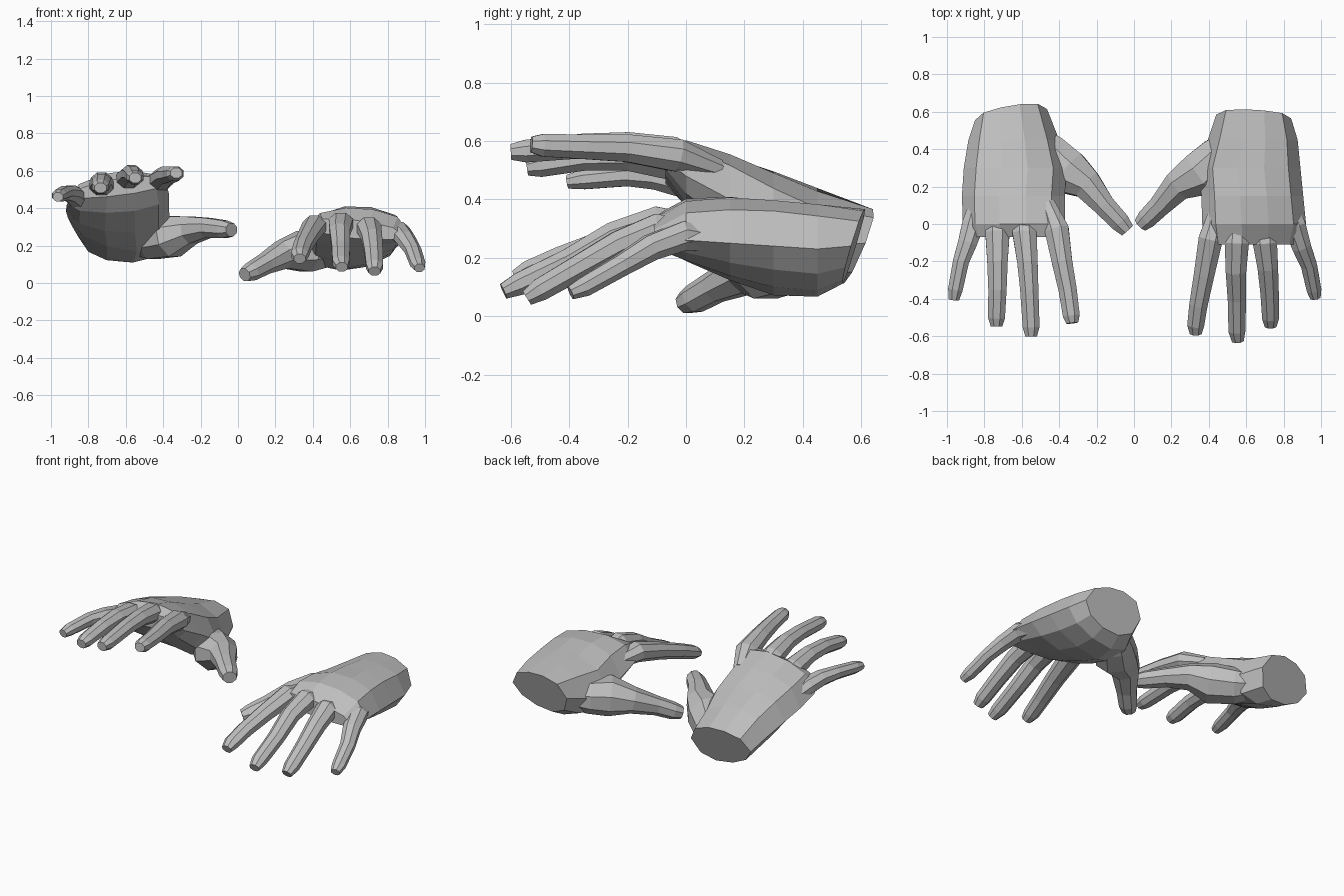
import bpy, bmesh, math
from mathutils import Vector

if "Cube" in bpy.data.objects:
    bpy.data.objects.remove(bpy.data.objects["Cube"])

grey = bpy.data.materials.new("skin_grey")
grey.diffuse_color = (0.52, 0.52, 0.52, 1)
grey.use_nodes = True
grey.node_tree.nodes["Principled BSDF"].inputs["Base Color"].default_value = grey.diffuse_color


def loft(name, rings):
    """Closed tube through equal-sized rings of points, capped at both ends."""
    bm = bmesh.new()
    loops = [[bm.verts.new(p) for p in ring] for ring in rings]
    n = len(loops[0])
    for a, b in zip(loops, loops[1:]):
        for i in range(n):
            j = (i + 1) % n
            bm.faces.new((a[i], a[j], b[j], b[i]))
    bm.faces.new(loops[0])
    bm.faces.new(loops[-1])
    bmesh.ops.recalc_face_normals(bm, faces=bm.faces)
    mesh = bpy.data.meshes.new(name)
    bm.to_mesh(mesh)
    bm.free()
    mesh.materials.append(grey)
    obj = bpy.data.objects.new(name, mesh)
    bpy.context.collection.objects.link(obj)
    return obj


# Palm outline: position across the hand, share of back (+) or palm (-) bulge
SECTION = [(0, 0), (.13, .74), (.38, 1), (.64, .97), (.88, .7),
           (1, 0), (.87, -.55), (.62, -.9), (.33, -1), (.1, -.72)]


def palm(name, side, rows, tilt, skew):
    """Each row: y, thumb edge x and z, little-finger edge x and z, rise, drop."""
    rings = []
    for k, (y, x1, z1, x2, z2, rise, drop) in enumerate(rows):
        ring = []
        for u, w in SECTION:
            dz = w * (rise if w > 0 else drop)
            shift = tilt * dz - skew * (u - .5) if k == 0 else 0
            ring.append((side * (x1 + (x2 - x1) * u), y + shift,
                         z1 + (z2 - z1) * u + dz))
        rings.append(ring)
    return loft(name, rings)


def digit(name, side, path, widths, flat):
    """Eight-sided finger along a path, narrowing to a blunt tip."""
    pts = [Vector((side * x, y, z)) for x, y, z in path]
    rings = []
    for i, p in enumerate(pts):
        t = (pts[min(i + 1, len(pts) - 1)] - pts[max(i - 1, 0)]).normalized()
        across = t.cross(Vector((0, 0, 1))).normalized()
        up = across.cross(t)
        ring = []
        for k in range(8):
            a = math.pi / 8 + k * math.pi / 4
            ring.append(p + (across * math.cos(a) + up * math.sin(a) * flat)
                        * widths[i] * 1.06)
        rings.append(ring)
    return loft(name, rings)


FINGER = [.042, .066, .056, .05, .046, .032]
THIN = [.04, .06, .052, .044, .04, .028]
THUMB = [.07, .11, .125, .083, .06, .054, .04]


def hand(name, side, rows, tilt, skew, digits):
    """Merge palm and digits into a single skin."""
    body = palm(name, side, rows, tilt, skew)
    for part, path in digits.items():
        widths = {"thumb": THUMB, "little_finger": THIN}.get(part, FINGER)
        d = digit(part, side, path, widths, .9 if part == "thumb" else .86)
        mod = body.modifiers.new(part, 'BOOLEAN')
        mod.operation = 'UNION'
        mod.solver = 'EXACT'
        mod.object = d
        bpy.context.view_layer.objects.active = body
        bpy.ops.object.modifier_apply(modifier=mod.name)
        bpy.data.objects.remove(d)
    return body


# Lower hand, resting with curled fingers
hand("right_hand", 1, [
    (.575, .44, .25, .84, .24, .12, .135),
    (.45, .395, .21, .875, .23, .165, .15),
    (.30, .35, .19, .89, .24, .18, .135),
    (.15, .36, .24, .905, .25, .165, .12),
    (.00, .365, .28, .92, .26, .13, .085),
    (-.11, .385, .31, .89, .25, .055, .045)], .3, .02, {
    "thumb": [(.56, .47, .20), (.45, .36, .182), (.355, .265, .17),
              (.235, .205, .15), (.14, .1, .1), (.07, .03, .06),
              (.035, -.005, .044)],
    "index_finger": [(.455, .1, .285), (.41, -.08, .305), (.375, -.27, .25),
                     (.345, -.43, .195), (.33, -.54, .15), (.33, -.585, .13)],
    "middle_finger": [(.56, .1, .30), (.55, -.1, .32), (.545, -.25, .275),
                      (.55, -.4, .19), (.55, -.57, .11), (.555, -.625, .085)],
    "ring_finger": [(.70, .1, .28), (.70, -.1, .295), (.715, -.23, .245),
                    (.725, -.37, .165), (.73, -.5, .09), (.73, -.545, .062)],
    "little_finger": [(.82, .13, .255), (.86, -.01, .275), (.895, -.12, .235),
                      (.935, -.22, .175), (.962, -.35, .10), (.97, -.395, .08)],
})

# Upper hand, raised from the wrist with straighter fingers
hand("left_hand", -1, [
    (.585, .465, .25, .85, .24, .12, .135),
    (.45, .40, .24, .885, .30, .165, .15),
    (.30, .36, .31, .91, .35, .165, .155),
    (.15, .37, .40, .92, .385, .16, .125),
    (.00, .37, .48, .915, .42, .145, .075),
    (-.07, .385, .535, .89, .46, .06, .03)], .4, .06, {
    "thumb": [(.57, .48, .22), (.46, .38, .225), (.355, .275, .25),
              (.25, .21, .283), (.16, .1, .295), (.075, .01, .287),
              (.035, -.035, .284)],
    "index_finger": [(.465, .11, .50), (.413, -.03, .55), (.385, -.2, .575),
                     (.355, -.35, .58), (.335, -.49, .585), (.33, -.53, .588)],
    "middle_finger": [(.59, .12, .49), (.585, -.05, .56), (.57, -.2, .583),
                      (.56, -.35, .583), (.55, -.55, .565), (.55, -.6, .562)],
    "ring_finger": [(.73, .12, .46), (.73, -.05, .522), (.73, -.2, .545),
                    (.73, -.35, .54), (.735, -.5, .515), (.735, -.545, .508)],
    "little_finger": [(.83, .14, .41), (.86, 0, .455), (.89, -.1, .477),
                      (.925, -.2, .482), (.955, -.35, .468), (.963, -.405, .46)],
})
